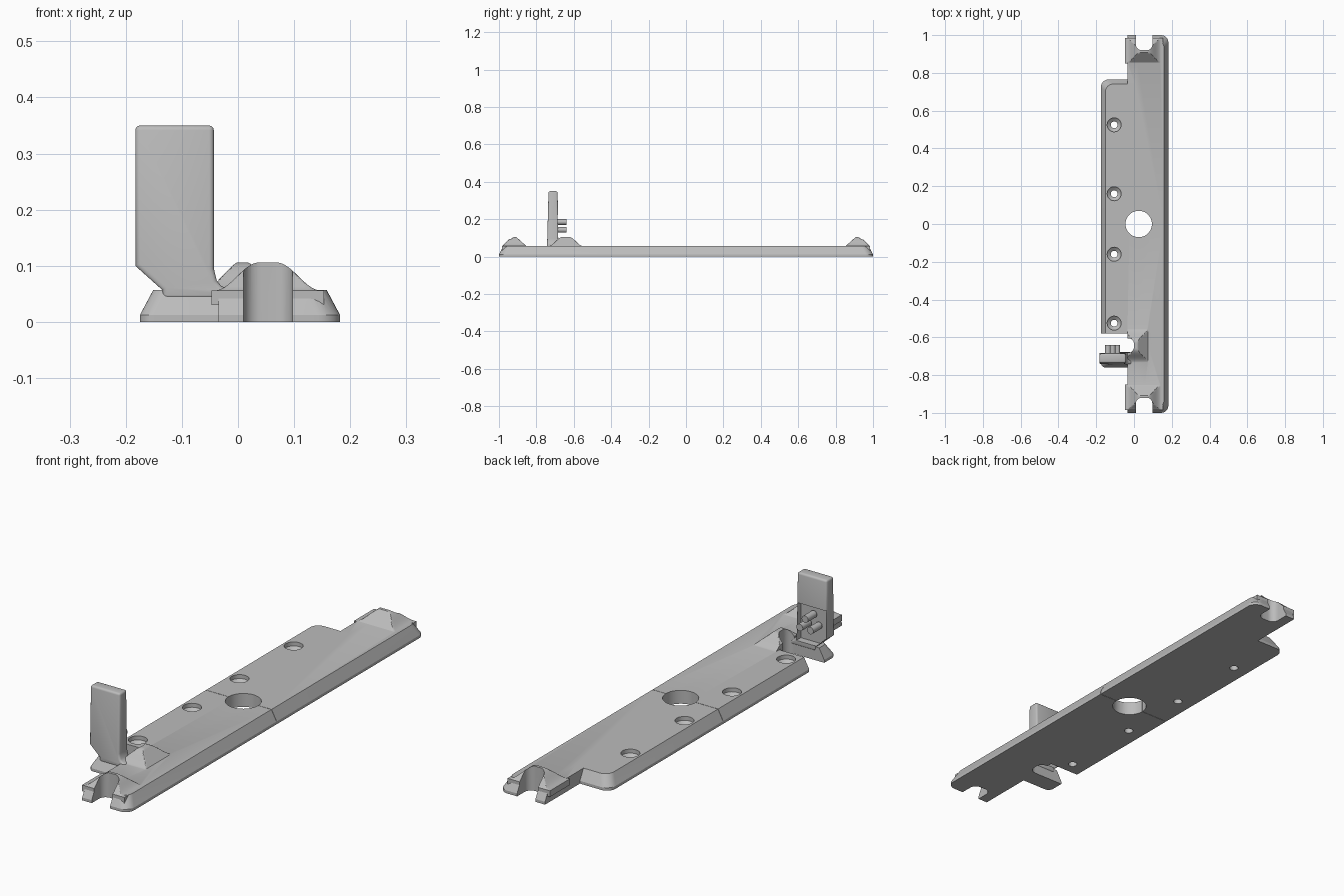
import bpy, bmesh, math
from mathutils import Matrix, Vector

old = bpy.data.objects.get("Cube")
if old:
    bpy.data.objects.remove(old, do_unlink=True)

grey = bpy.data.materials.new("plain grey")
grey.use_nodes = True
grey.diffuse_color = (0.5, 0.5, 0.5, 1)
grey.node_tree.nodes["Principled BSDF"].inputs["Base Color"].default_value = (0.5, 0.5, 0.5, 1)

TOP = 0.057


def make(name, bm):
    bmesh.ops.recalc_face_normals(bm, faces=bm.faces)
    mesh = bpy.data.meshes.new(name)
    bm.to_mesh(mesh)
    bm.free()
    mesh.materials.append(grey)
    ob = bpy.data.objects.new(name, mesh)
    bpy.context.collection.objects.link(ob)
    return ob


def loft(name, rings):
    """Closed solid through rings of equal point count."""
    bm = bmesh.new()
    loops = [[bm.verts.new(p) for p in ring] for ring in rings]
    n = len(loops[0])
    for a, b in zip(loops, loops[1:]):
        for i in range(n):
            j = (i + 1) % n
            bm.faces.new((a[i], a[j], b[j], b[i]))
    bm.faces.new(loops[0][::-1])
    bm.faces.new(loops[-1])
    return make(name, bm)


def outline(x0, x1, y0, y1, sides, inset, r, z):
    """Rectangle inset on the listed sides; corners between two listed sides are rounded."""
    x0 += inset * ("L" in sides)
    x1 -= inset * ("R" in sides)
    y0 += inset * ("F" in sides)
    y1 -= inset * ("B" in sides)
    pts = []
    corners = [(x1, y1, "RB", -1, -1), (x0, y1, "LB", 1, -1), (x0, y0, "LF", 1, 1), (x1, y0, "RF", -1, 1)]
    for k, (x, y, pair, sx, sy) in enumerate(corners):
        if pair[0] in sides and pair[1] in sides:
            for i in range(9):
                a = math.pi / 2 * (k + i / 8)
                pts.append((x + sx * r + r * math.cos(a), y + sy * r + r * math.sin(a), z))
        else:
            pts.append((x, y, z))
    return pts


def slab(name, x0, x1, y0, y1, sides, r=0.04):
    levels = [(0, 0), (0, 0.012), (0.024, TOP)]
    return loft(name, [outline(x0, x1, y0, y1, sides, i, r, z) for i, z in levels])


def slot(name, x0, x1, y0, y1):
    return loft(name, [outline(x0, x1, y0, y1, "LRFB", 0, 0.03, z) for z in (-0.1, 0.3)])


def cylinder(name, radii, centre, turn=None):
    """Turned solid from (radius, height) pairs."""
    m = Matrix.Translation(centre) @ (turn or Matrix())
    rings = [[m @ Vector((r * math.cos(a), r * math.sin(a), z))
              for a in (2 * math.pi * i / 40 for i in range(40))] for r, z in radii]
    return loft(name, rings)


def hump(name, centre, angle, vmin=-0.064):
    """Bell-shaped mound with sloped ends; its outer end points along local -y."""
    m = Matrix.Translation(centre) @ Matrix.Rotation(angle, 4, "Z")
    nu, nv, vmax = 40, 30, 0.07
    bm = bmesh.new()
    grid = []
    for j in range(nv + 1):
        v = vmin + (vmax - vmin) * j / nv
        row = []
        for i in range(nu + 1):
            u = -0.1 + 0.2 * i / nu
            t = min(max((abs(u) - 0.015) / 0.08, 0), 1)
            bell = 0.025 * (1 + math.cos(math.pi * t)) - 0.001
            h = max(min(bell, v + 0.061, (0.066 - v) * 0.9), -0.001)
            row.append(bm.verts.new(m @ Vector((u, v, TOP + h))))
        grid.append(row)
    for j in range(nv):
        for i in range(nu):
            bm.faces.new((grid[j][i], grid[j][i + 1], grid[j + 1][i + 1], grid[j + 1][i]))
    rim = [e for e in bm.edges if e.is_boundary]
    ext = bmesh.ops.extrude_edge_only(bm, edges=rim)["geom"]
    for g in ext:
        if isinstance(g, bmesh.types.BMVert):
            g.co.z = 0.03
    bmesh.ops.holes_fill(bm, edges=[e for e in bm.edges if e.is_boundary], sides=0)
    return make(name, bm)


def combine(target, tool, operation):
    mod = target.modifiers.new(operation.lower(), "BOOLEAN")
    mod.operation = operation
    mod.solver = "EXACT"
    mod.object = tool
    bpy.context.view_layer.objects.active = target
    bpy.ops.object.modifier_apply(modifier=mod.name)
    bpy.data.objects.remove(tool, do_unlink=True)


def smooth(ob, angle):
    bpy.ops.object.select_all(action="DESELECT")
    ob.select_set(True)
    bpy.context.view_layer.objects.active = ob
    bpy.ops.object.shade_smooth_by_angle(angle=math.radians(angle))


# Base plate: long rail, side wing and the foot beneath the upright
plate = slab("base_plate", -0.035, 0.182, -1, 1, "RFB")
combine(plate, slab("wing", -0.175, 0.005, -0.58, 0.765, "LB"), "UNION")
combine(plate, slab("foot", -0.175, -0.02, -0.76, -0.682, "LF", 0.025), "UNION")

# Mounds over the two end slots and the side notch
combine(plate, hump("front_mound", (0.053, -0.92, 0), 0), "UNION")
combine(plate, hump("back_mound", (0.053, 0.92, 0), math.pi), "UNION")
combine(plate, hump("side_mound", (0.008, -0.643, 0), -math.pi / 2, -0.0425), "UNION")

# Open slots
combine(plate, slot("front_slot", 0.01, 0.097, -1.2, -0.92), "DIFFERENCE")
combine(plate, slot("back_slot", 0.01, 0.097, 0.92, 1.2), "DIFFERENCE")
combine(plate, slot("side_slot", -0.3, 0.0, -0.681, -0.605), "DIFFERENCE")

# Centre hole and countersunk screw holes
combine(plate, cylinder("centre_hole", [(0.07, -0.1), (0.07, 0.2)], (0.025, 0, 0)), "DIFFERENCE")
for y in (-0.525, -0.16, 0.16, 0.525):
    profile = [(0.018, -0.1), (0.018, 0.025), (0.037, 0.04), (0.037, 0.2)]
    combine(plate, cylinder("screw_hole", profile, (-0.105, y, 0)), "DIFFERENCE")

# Hairline seam between the plate halves
seam = loft("seam", [[(x, y, z) for x, y in ((-1, -0.0008), (1, -0.0008), (1, 0.0008), (-1, 0.0008))]
                     for z in (-0.1, 0.2)])
combine(plate, seam, "DIFFERENCE")
smooth(plate, 25)

# Upright tab with a tapered foot and a fillet into the rail
profile = [(-0.183, 0.35), (-0.183, 0.1), (-0.135, 0.057), (-0.135, 0.04), (-0.012, 0.04),
           (-0.012, 0.057), (-0.03, 0.064), (-0.038, 0.074), (-0.043, 0.095), (-0.043, 0.35)]


def lean(front, back):
    """Front and back rings of the tab, slightly thicker toward the bottom."""
    return [[(x, y + s * 0.008 * (0.35 - z) / 0.3, z) for x, z in profile]
            for y, s in ((front, -1), (back, 1))]


upright = loft("upright_tab", lean(-0.735, -0.687))
bev = upright.modifiers.new("rounding", "BEVEL")
bev.width = 0.009
bev.segments = 3
bev.limit_method = "ANGLE"
bev.angle_limit = math.radians(60)
bpy.context.view_layer.objects.active = upright
bpy.ops.object.modifier_apply(modifier=bev.name)

# Raised pad on the back of the tab with three blind holes
pad = loft("back_pad", [[(-0.181, y, 0.103), (-0.139, y, 0.062), (-0.045, y, 0.062),
                         (-0.045, y, 0.225 - d), (-0.181, y, 0.225 - d)]
                        for y, d in ((-0.71, 0), (-0.676, 0.004))])
combine(upright, pad, "UNION")
for x, z in ((-0.113, 0.185), (-0.138, 0.143), (-0.088, 0.143)):
    hole = cylinder("blind_hole", [(0.015, -0.03), (0.015, 0.03)], (x, -0.67, z),
                    Matrix.Rotation(math.pi / 2, 4, "X"))
    combine(upright, hole, "DIFFERENCE")
smooth(upright, 35)
